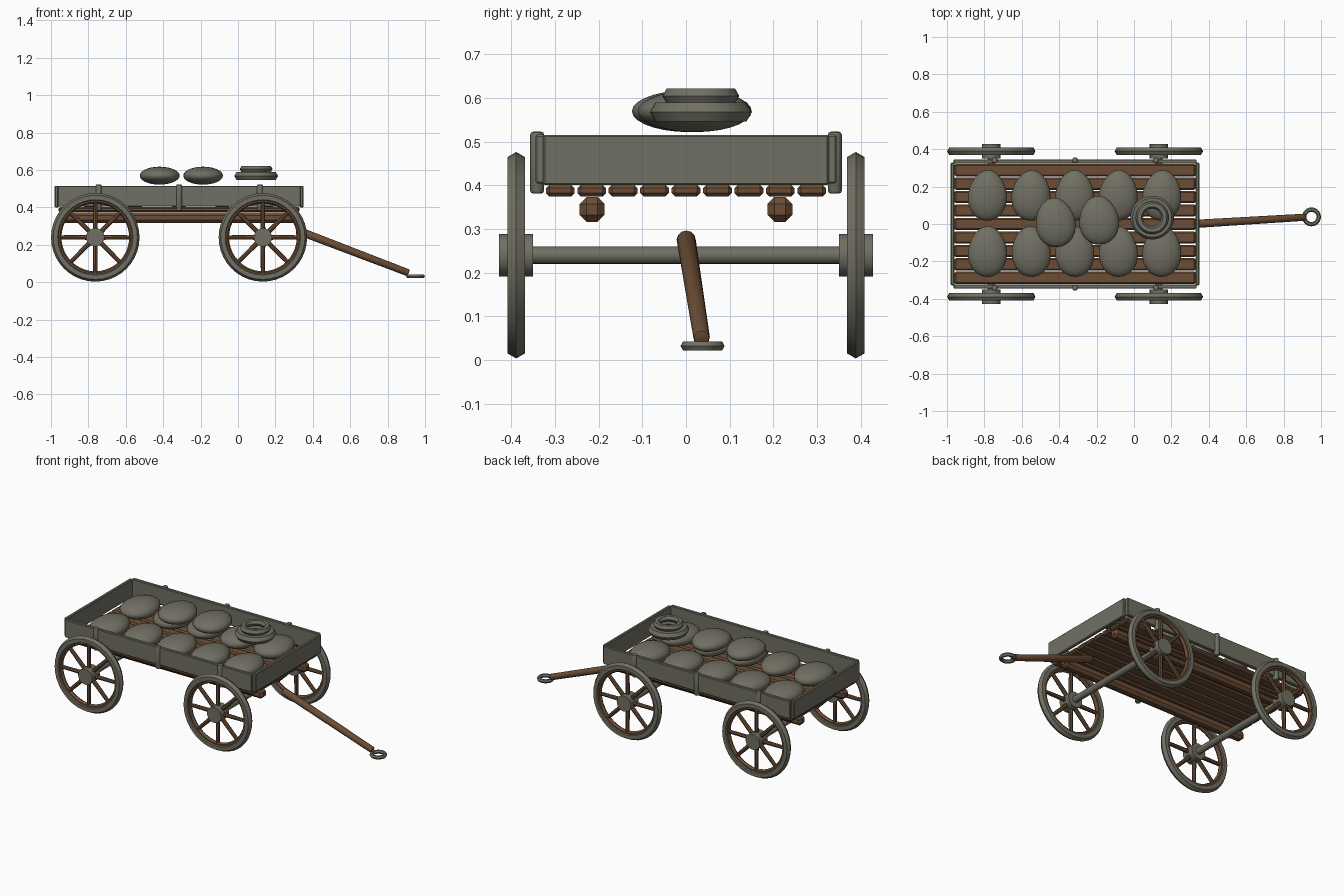
import bpy, bmesh, math, random
from mathutils import Vector, Matrix

random.seed(4)
cube = bpy.data.objects.get("Cube")
if cube:
    bpy.data.objects.remove(cube, do_unlink=True)


def material(name, rgb):
    m = bpy.data.materials.new(name)
    m.use_nodes = True
    m.diffuse_color = (*rgb, 1)
    m.node_tree.nodes["Principled BSDF"].inputs["Base Color"].default_value = (*rgb, 1)
    return m


GREY = material("weathered_grey", (0.165, 0.16, 0.125))
BROWN = material("brown_wood", (0.15, 0.076, 0.037))


def finish(name, bm, mat, smooth=True):
    bmesh.ops.recalc_face_normals(bm, faces=bm.faces)
    mesh = bpy.data.meshes.new(name)
    bm.to_mesh(mesh)
    bm.free()
    mesh.materials.append(mat)
    ob = bpy.data.objects.new(name, mesh)
    bpy.context.scene.collection.objects.link(ob)
    if smooth:
        bpy.ops.object.select_all(action='DESELECT')
        ob.select_set(True)
        bpy.context.view_layer.objects.active = ob
        bpy.ops.object.shade_smooth_by_angle(angle=math.radians(35))
    return ob


def board(name, centre, size, mat, bevel):
    bm = bmesh.new()
    bmesh.ops.create_cube(bm, size=1, matrix=Matrix.Translation(centre) @ Matrix.Diagonal((*size, 1)))
    bmesh.ops.bevel(bm, geom=bm.edges[:], offset=bevel, segments=1, affect='EDGES')
    return finish(name, bm, mat, False)


def add_rod(bm, a, b, r1, r2=None, sides=16):
    a, b = Vector(a), Vector(b)
    d = b - a
    m = Matrix.Translation((a + b) / 2) @ d.to_track_quat('Z', 'Y').to_matrix().to_4x4()
    bmesh.ops.create_cone(bm, cap_ends=True, segments=sides, radius1=r1, radius2=r2 or r1,
                          depth=d.length, matrix=m)


def rod(name, a, b, r1, mat, r2=None, sides=16, bevel=0):
    bm = bmesh.new()
    add_rod(bm, a, b, r1, r2, sides)
    if bevel:
        rims = [e for f in bm.faces if len(f.verts) > 4 for e in f.edges]
        bmesh.ops.bevel(bm, geom=rims, offset=bevel, segments=2, profile=0.5, affect='EDGES')
    return finish(name, bm, mat)


def ring(name, centre, R, r, mat, upright=False, sides=6, steps=40):
    """Ring with a six-sided section, lying flat or standing as a wheel."""
    bm = bmesh.new()
    loops = []
    for i in range(steps):
        t = math.tau * i / steps
        loop = []
        for j in range(sides):
            p = math.tau * j / sides
            d, h = R + r * math.cos(p), r * math.sin(p)
            u, v = d * math.cos(t), d * math.sin(t)
            loop.append(bm.verts.new(Vector(centre) + Vector((u, h, v) if upright else (u, v, h))))
        loops.append(loop)
    for i in range(steps):
        a, b = loops[i], loops[(i + 1) % steps]
        for j in range(sides):
            k = (j + 1) % sides
            bm.faces.new((a[j], b[j], b[k], a[k]))
    return finish(name, bm, mat)


def sack(name, centre, size, turn):
    bm = bmesh.new()
    bmesh.ops.create_uvsphere(bm, u_segments=24, v_segments=14, radius=1)
    for v in bm.verts:  # one end slightly narrower
        v.co.x *= 1 - 0.1 * v.co.y
    m = Matrix.Translation(centre) @ Matrix.Rotation(turn, 4, 'Z') @ Matrix.Diagonal((*size, 1))
    bmesh.ops.transform(bm, matrix=m, verts=bm.verts)
    return finish(name, bm, GREY)


# Cart bed: floor planks, sills and boards
MID = -0.315
for i in range(9):
    board(f"floor_plank_{i + 1}", (MID, (i - 4) * 0.072, 0.388), (1.29, 0.066, 0.027), BROWN, 0.008)
for side, y in (("left", 0.215), ("right", -0.215)):
    board(f"{side}_sill", (MID, y, 0.345), (1.3, 0.057, 0.057), BROWN, 0.016)
for side, s in (("back", 1), ("front", -1)):
    board(f"{side}_side_board", (MID, s * 0.334, 0.46), (1.3, 0.022, 0.112), GREY, 0.004)
    # Stakes holding the side boards
    for i, x in enumerate((-0.745, MID, 0.117)):
        rod(f"{side}_stake_{i + 1}", (x, s * 0.341, 0.381), (x, s * 0.341, 0.523),
            0.016, GREY, sides=12, bevel=0.007)
for side, x in (("tail", -0.97), ("head", 0.34)):
    board(f"{side}_end_board", (x, 0, 0.458), (0.02, 0.655, 0.115), GREY, 0.004)

# Axles and wheels
WHEEL_Z = 0.24
for end, x in (("rear", -0.763), ("front", 0.133)):
    rod(f"{end}_axle", (x, -0.38, WHEEL_Z), (x, 0.38, WHEEL_Z), 0.02, GREY)
    for side, s in (("left", 1), ("right", -1)):
        name = f"{end}_{side}_wheel"
        c = Vector((x, s * 0.389, WHEEL_Z))
        ring(name + "_tyre", c, 0.213, 0.0235, GREY, upright=True)
        ring(name + "_rim", c, 0.197, 0.016, BROWN, upright=True)
        rod(name + "_hub", c - Vector((0, 0.039, 0)), c + Vector((0, 0.039, 0)), 0.049, GREY, sides=20)
        bm = bmesh.new()
        for k in range(8):
            t = math.tau * k / 8
            d = Vector((math.cos(t), 0, math.sin(t)))
            add_rod(bm, c + d * 0.03, c + d * 0.195, 0.013, 0.011, 8)
        finish(name + "_spokes", bm, BROWN)

# Draw pole and its pull ring
rod("draw_pole", (0.315, 0, 0.278), (0.912, 0.036, 0.05), 0.022, BROWN, r2=0.019, sides=12, bevel=0.006)
ring("pull_ring", (0.949, 0.038, 0.032), 0.039, 0.0115, GREY, steps=24)

# Sacks: two rows on the floor and two on top
for row, y in (("back", 0.153), ("front", -0.147)):
    for i in range(5):
        sack(f"{row}_sack_{i + 1}", (-0.783 + i * 0.233, y, 0.452), (0.104, 0.136, 0.052),
             random.uniform(-0.08, 0.08))
sack("top_sack_1", (-0.42, 0.008, 0.57), (0.106, 0.133, 0.048), 0.12)
sack("top_sack_2", (-0.187, 0.02, 0.57), (0.106, 0.131, 0.048), 0.06)

# Coiled rope
ring("rope_coil_lower", (0.097, 0.034, 0.568), 0.092, 0.025, GREY, steps=32)
ring("rope_coil_upper", (0.097, 0.034, 0.605), 0.068, 0.02, GREY, steps=32)
